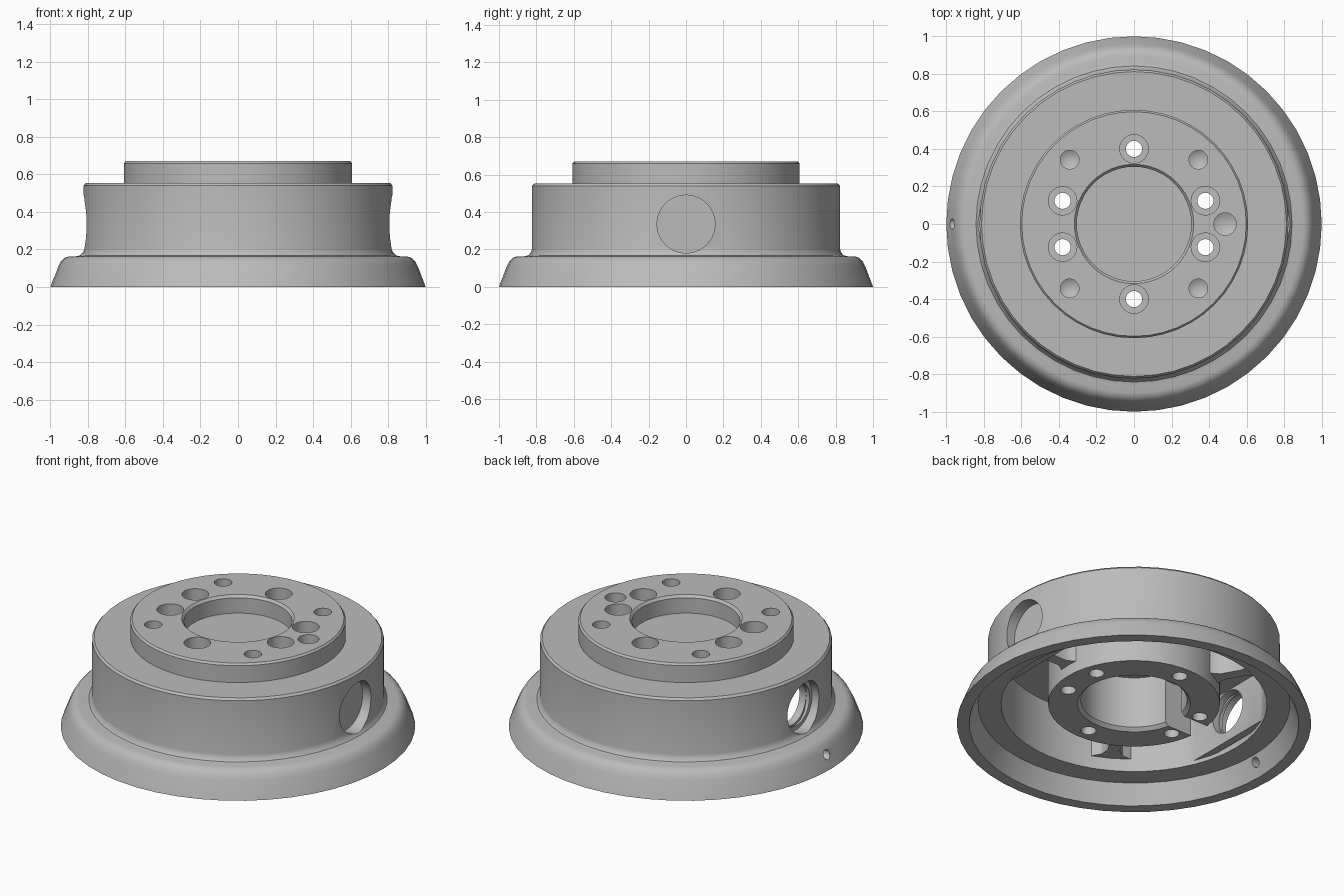
import bpy, bmesh, math
from mathutils import Matrix, Vector

cube = bpy.data.objects.get("Cube")
if cube:
    bpy.data.objects.remove(cube, do_unlink=True)

grey = bpy.data.materials.new("machined_grey")
grey.use_nodes = True
COLOUR = (0.5, 0.5, 0.5, 1)
grey.diffuse_color = COLOUR
grey.node_tree.nodes["Principled BSDF"].inputs["Base Color"].default_value = COLOUR


def make(name, bm):
    bmesh.ops.recalc_face_normals(bm, faces=bm.faces)
    mesh = bpy.data.meshes.new(name)
    bm.to_mesh(mesh)
    bm.free()
    mesh.materials.append(grey)
    obj = bpy.data.objects.new(name, mesh)
    bpy.context.collection.objects.link(obj)
    return obj


def lathe(name, profile, steps, matrix=Matrix()):
    """Closed solid turned about z; the profile starts and ends on the axis."""
    bm = bmesh.new()
    verts = [bm.verts.new((r, 0, z)) for r, z in profile]
    edges = [bm.edges.new(pair) for pair in zip(verts, verts[1:])]
    bmesh.ops.spin(bm, geom=verts + edges, cent=(0, 0, 0), axis=(0, 0, 1),
                   angle=math.tau, steps=steps, use_merge=True)
    bmesh.ops.remove_doubles(bm, verts=bm.verts, dist=1e-4)
    bm.transform(matrix)
    return make(name, bm)


def prism(name, outline, z0, z1, angle=0):
    bm = bmesh.new()
    face = bm.faces.new([bm.verts.new((x, y, z0)) for x, y in outline])
    top = bmesh.ops.extrude_face_region(bm, geom=[face])["geom"]
    moved = [v for v in top if isinstance(v, bmesh.types.BMVert)]
    bmesh.ops.translate(bm, verts=moved, vec=(0, 0, z1 - z0))
    bm.transform(Matrix.Rotation(angle, 4, "Z"))
    return make(name, bm)


def block(name, x0, x1, half, z0, z1):
    return prism(name, [(x0, -half), (x1, -half), (x1, half), (x0, half)], z0, z1)


def combine(body, tool, operation):
    bpy.context.view_layer.objects.active = body
    mod = body.modifiers.new(operation, "BOOLEAN")
    mod.operation, mod.solver, mod.object = operation, "EXACT", tool
    bpy.ops.object.modifier_apply(modifier=mod.name)
    bpy.data.objects.remove(tool, do_unlink=True)


def drill(body, profile, x, y, z=0, direction=(0, 0, 1), steps=24):
    turn = Vector(direction).to_track_quat("Z", "Y").to_matrix().to_4x4()
    combine(body, lathe("drill", profile, steps, Matrix.Translation((x, y, z)) @ turn),
            "DIFFERENCE")


# Turned housing: outer skirt, drum, raised face and recess, then hollow underside
outer = [(0, .56), (.305, .56), (.305, .655), (.318, .67), (.598, .67), (.608, .658),
         (.608, .553), (.812, .553), (.823, .54), (.823, .205), (.828, .185),
         (.842, .168), (.865, .163), (.9, .163), (.925, .155), (.945, .135),
         (.96, .105), (1, 0)]
inner = [(.93, 0), (.88, .12), (.75, .12), (.75, .47), (.485, .47), (.485, .13),
         (.32, .13), (.3, .15), (.3, .47), (0, .47)]
housing = lathe("wheel_hub_housing", outer + inner, 48)

# Three flared ribs between hub and drum
half_rib = [(.46, .08), (.5, .05), (.53, .035), (.66, .035), (.71, .06), (.75, .13)]
rib = half_rib + [(x, -y) for x, y in reversed(half_rib)]
for i in range(3):
    combine(housing, prism("rib", rib, .2, .5, i * math.tau / 3), "UNION")

# Flat pads inside the drum behind the two side ports
for x0, x1 in ((.68, .735), (-.735, -.69)):
    combine(housing, block("pad", x0, x1, .3, .145, .5), "UNION")

# Side ports: blind on one side, stepped through hole on the other
drill(housing, [(0, 0), (.155, 0), (.155, .3), (0, .3)], .75, 0, .335, (1, 0, 0), 40)
drill(housing, [(0, -.2), (.13, -.2), (.13, 0), (.155, 0), (.155, .3), (0, .3)],
      -.76, 0, .335, (-1, 0, 0), 40)

# Slot through the hub wall, and the small vent in the skirt
combine(housing, block("slot", -.55, -.2, .07, .05, .42), "DIFFERENCE")
drill(housing, [(0, 0), (.028, 0), (.028, .3), (0, .3)], -.8, 0, .08, (-1, 0, 0), 16)

# Counterbored bolt holes
bolt = [(0, 0), (.043, 0), (.043, .55), (.076, .55), (.076, .8), (0, .8)]
for degrees in (18, 90, 162, 198, 270, 342):
    a = math.radians(degrees)
    drill(housing, bolt, .4 * math.cos(a), .4 * math.sin(a))

# Blind conical holes in the top face, and one pin hole underneath
for x, y, r in ((.343, .343, .05), (-.343, .343, .05), (.343, -.343, .05),
                (-.343, -.343, .05), (.485, 0, .06)):
    drill(housing, [(0, .52), (r, .55), (r, .8), (0, .8)], x, y)
drill(housing, [(0, 0), (.04, 0), (.04, .25), (0, .25)], .4, 0)

bpy.ops.object.select_all(action="DESELECT")
housing.select_set(True)
bpy.context.view_layer.objects.active = housing
bpy.ops.object.shade_smooth_by_angle(angle=math.radians(30))
